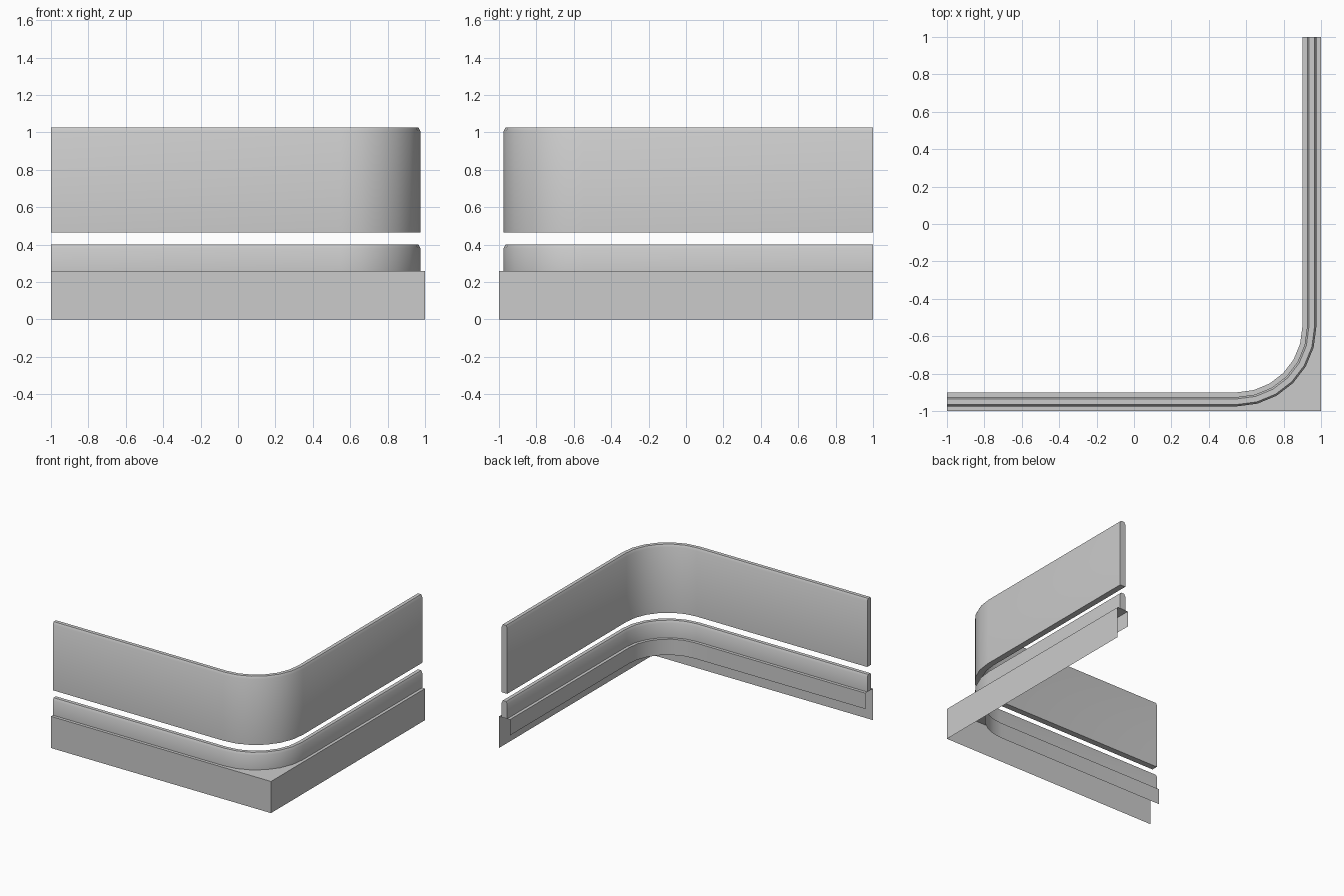
import bpy, bmesh, math

if "Cube" in bpy.data.objects:
    bpy.data.objects.remove(bpy.data.objects["Cube"])

C = 0.55      # corner arc centre is (C, -C)
STEPS = 6     # arc segments


def path(offset):
    """L-shaped path with rounded corner, at the given distance from the centre lines."""
    r = offset - C
    pts = [(-1, -offset)]
    for i in range(STEPS + 1):
        a = math.radians(90 * i / STEPS)
        pts.append((C + r * math.sin(a), -C - r * math.cos(a)))
    return pts + [(offset, 1)]


def square_path():
    """Matching outer path that keeps a sharp corner."""
    pts = []
    arc = path(0.975)
    mid = len(arc) // 2
    for i, (x, y) in enumerate(arc):
        pts.append((x, -1) if i < mid else (1, -1) if i == mid else (1, y))
    return pts


def loft(name, rows, closed):
    """Skin between paths; rows are (path, z) listed around the cross-section."""
    bm = bmesh.new()
    grid = [[bm.verts.new((x, y, z)) for x, y in p] for p, z in rows]
    n = len(grid)
    for j in range(n if closed else n - 1):
        a, b = grid[j], grid[(j + 1) % n]
        for i in range(len(a) - 1):
            bm.faces.new((a[i], a[i + 1], b[i + 1], b[i]))
    if closed:
        bm.faces.new([g[0] for g in grid])
        bm.faces.new([g[-1] for g in reversed(grid)])
        bmesh.ops.recalc_face_normals(bm, faces=bm.faces[:])
    me = bpy.data.meshes.new(name)
    bm.to_mesh(me)
    bm.free()
    ob = bpy.data.objects.new(name, me)
    bpy.context.collection.objects.link(ob)
    bpy.ops.object.select_all(action='DESELECT')
    ob.select_set(True)
    bpy.context.view_layer.objects.active = ob
    bpy.ops.object.shade_smooth_by_angle(angle=math.radians(30))
    return ob


def wall(name, z0, z1):
    """Wall strip with a chamfered top."""
    profile = [(0.975, z0), (0.975, z1 - 0.02), (0.965, z1),
               (0.935, z1), (0.925, z1 - 0.02), (0.925, z0)]
    return loft(name, [(path(o), z) for o, z in profile], True)


# Base: outer skirt, flat ledge and short inner lip, open underneath
outer = square_path()
loft("base_skirt", [(outer, 0), (outer, 0.26), (path(0.9), 0.26), (path(0.9), 0.13)], False)

# Low kerb on the base and the tall panel floating above it
wall("lower_kerb", 0.26, 0.40)
wall("upper_panel", 0.465, 1.025)
